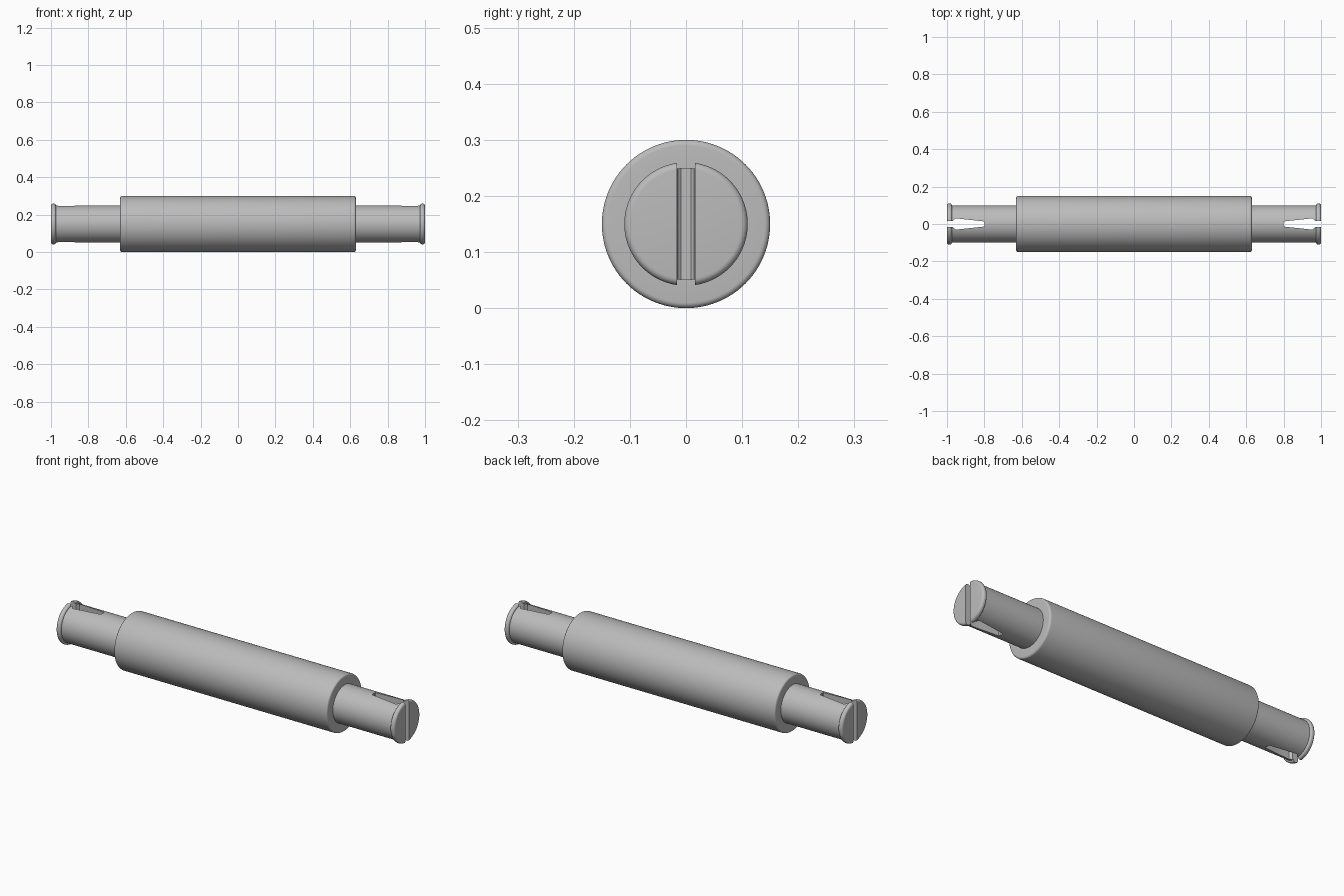
import bpy, bmesh, math
from mathutils import Matrix, Vector

if "Cube" in bpy.data.objects:
    bpy.data.objects.remove(bpy.data.objects["Cube"], do_unlink=True)

AXIS_Z = 0.15
grey = bpy.data.materials.new("plain_grey")
grey.use_nodes = True
colour = (0.5, 0.5, 0.5, 1)
grey.diffuse_color = colour
grey.node_tree.nodes["Principled BSDF"].inputs["Base Color"].default_value = colour


def make_object(name, bm):
    bmesh.ops.recalc_face_normals(bm, faces=bm.faces)
    mesh = bpy.data.meshes.new(name)
    bm.to_mesh(mesh)
    bm.free()
    mesh.materials.append(grey)
    obj = bpy.data.objects.new(name, mesh)
    bpy.context.collection.objects.link(obj)
    return obj


def arc(cx, cr, radius, start, end, steps=6):
    """Profile points (x, radius) along a rounded corner."""
    angles = [math.radians(start + (end - start) * i / steps) for i in range(steps + 1)]
    return [(cx + radius * math.cos(a), cr + radius * math.sin(a)) for a in angles]


def lathe(name, half, sides=96):
    """Turn a half profile, mirrored about x = 0, around the long axis."""
    profile = [(-x, r) for x, r in reversed(half)] + half
    bm = bmesh.new()
    rings = []
    for x, r in profile:
        angles = [2 * math.pi * i / sides for i in range(sides)]
        rings.append([bm.verts.new((x, r * math.cos(a), AXIS_Z + r * math.sin(a))) for a in angles])
    for a, b in zip(rings, rings[1:]):
        for i in range(sides):
            j = (i + 1) % sides
            bm.faces.new((a[i], a[j], b[j], b[i]))
    bm.faces.new(rings[0])
    bm.faces.new(rings[-1])
    return make_object(name, bm)


# Thick sleeve, stepped shaft and rounded end lips in one turned profile
half = arc(0.62, 0.14, 0.01, 90, 0)
half += [(0.63, 0.1), (0.974, 0.1)]
half += arc(0.984, 0.1, 0.01, 180, 90)
half += arc(0.988, 0.098, 0.012, 90, 0)
pin = lathe("double_ended_pin", half)


# Flared slot cutters through both ends
def slot_cutter(name, side):
    edge = [(0.8, 0.009), (0.804, 0.014), (0.95, 0.03), (0.957, 0.029),
            (0.968, 0.016), (1.05, 0.016)]
    outline = edge + [(x, -y) for x, y in reversed(edge)]
    bm = bmesh.new()
    face = bm.faces.new([bm.verts.new((side * x, y, -0.1)) for x, y in outline])
    up = bmesh.ops.extrude_face_region(bm, geom=[face])["geom"]
    bmesh.ops.translate(bm, vec=(0, 0, 0.5),
                        verts=[v for v in up if isinstance(v, bmesh.types.BMVert)])
    return make_object(name, bm)


bpy.context.view_layer.objects.active = pin
pin.select_set(True)
cutters = [slot_cutter("left_slot_cutter", 1), slot_cutter("right_slot_cutter", -1)]
for cutter in cutters:
    mod = pin.modifiers.new(cutter.name, "BOOLEAN")
    mod.operation = "DIFFERENCE"
    mod.solver = "EXACT"
    mod.object = cutter
    bpy.ops.object.modifier_apply(modifier=mod.name)
for cutter in cutters:
    bpy.data.objects.remove(cutter, do_unlink=True)

bpy.ops.object.shade_smooth_by_angle(angle=math.radians(35))
